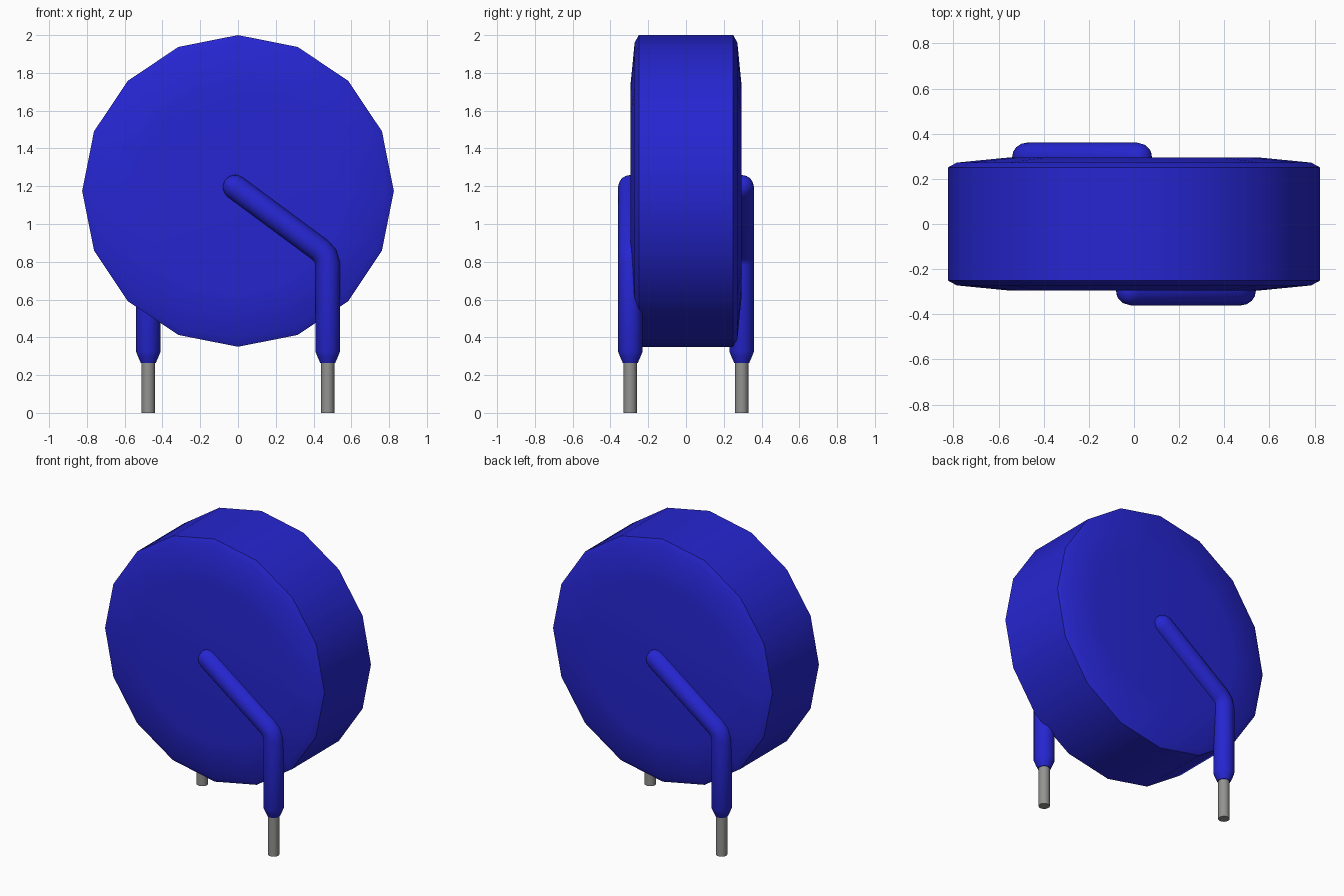
import bpy, bmesh, math
from mathutils import Vector

cube = bpy.data.objects.get("Cube")
if cube:
    bpy.data.objects.remove(cube, do_unlink=True)


def material(name, rgb):
    m = bpy.data.materials.new(name)
    m.use_nodes = True
    m.diffuse_color = (*rgb, 1)
    m.node_tree.nodes["Principled BSDF"].inputs["Base Color"].default_value = (*rgb, 1)
    return m


BLUE = material("blue coating", (0.019, 0.019, 0.64))
GREY = material("grey metal", (0.29, 0.29, 0.285))


def sweep(name, path, sides, mat):
    """Skin round rings along a path of (point, radius), with capped ends."""
    bm = bmesh.new()
    pts = [Vector(p) for p, r in path]
    rings = []
    for i, (p, r) in enumerate(path):
        # the tangent at a bend is the mean of both neighbouring directions
        a = pts[i] - pts[i - 1] if i else pts[1] - pts[0]
        b = pts[i + 1] - pts[i] if i < len(pts) - 1 else a
        t = (a.normalized() + b.normalized()).normalized()
        u = Vector((1, 0, 0)) if abs(t.y) > 0.9 else Vector((0, 1, 0))
        v = t.cross(u)
        rings.append([bm.verts.new(pts[i] + r * (u * math.cos(k * math.tau / sides)
                                                 + v * math.sin(k * math.tau / sides)))
                      for k in range(sides)])
    for r0, r1 in zip(rings, rings[1:]):
        for k in range(sides):
            j = (k + 1) % sides
            bm.faces.new((r0[k], r0[j], r1[j], r1[k]))
    bm.faces.new(rings[0])
    bm.faces.new(rings[-1])
    bmesh.ops.recalc_face_normals(bm, faces=bm.faces)
    me = bpy.data.meshes.new(name)
    bm.to_mesh(me)
    bm.free()
    me.materials.append(mat)
    ob = bpy.data.objects.new(name, me)
    bpy.context.collection.objects.link(ob)
    bpy.ops.object.select_all(action='DESELECT')
    ob.select_set(True)
    bpy.context.view_layer.objects.active = ob
    bpy.ops.object.shade_smooth_by_angle(angle=math.radians(35))
    return ob


# Disc body: 16 sides, chamfered rim and slightly domed faces
half = [(0.25, 0.825), (0.272, 0.785), (0.295, 0.55)]
profile = [(-y, r) for y, r in reversed(half)] + half
sweep("disc_body", [((0, y, 1.175), r) for y, r in profile], 16, BLUE)

# Coated lead: domed end on the disc, bend, straight leg, tapered tip
R, LX, LY = 0.065, 0.475, -0.295
end, bend = Vector((-0.015, LY, 1.195)), Vector((0.435, LY, 0.862))
d = (bend - end).normalized()
sleeve = []
for deg in (4, 25, 45, 65, 90):
    a = math.radians(deg)
    sleeve.append((end - d * R * math.cos(a), R * math.sin(a)))
sleeve += [(bend, R), ((0.463, LY, 0.832), R), ((LX, LY, 0.79), R),
           ((LX, LY, 0.325), R), ((LX, LY, 0.295), 0.053), ((LX, LY, 0.265), 0.04)]
wire = [((LX, LY, 0), 0.035), ((LX, LY, 0.3), 0.035)]

# The back lead is the front one turned half a circle about z
for side, turn in (("front", 0), ("back", math.pi)):
    sweep(side + "_lead_coating", sleeve, 16, BLUE).rotation_euler.z = turn
    sweep(side + "_lead_wire", wire, 16, GREY).rotation_euler.z = turn
